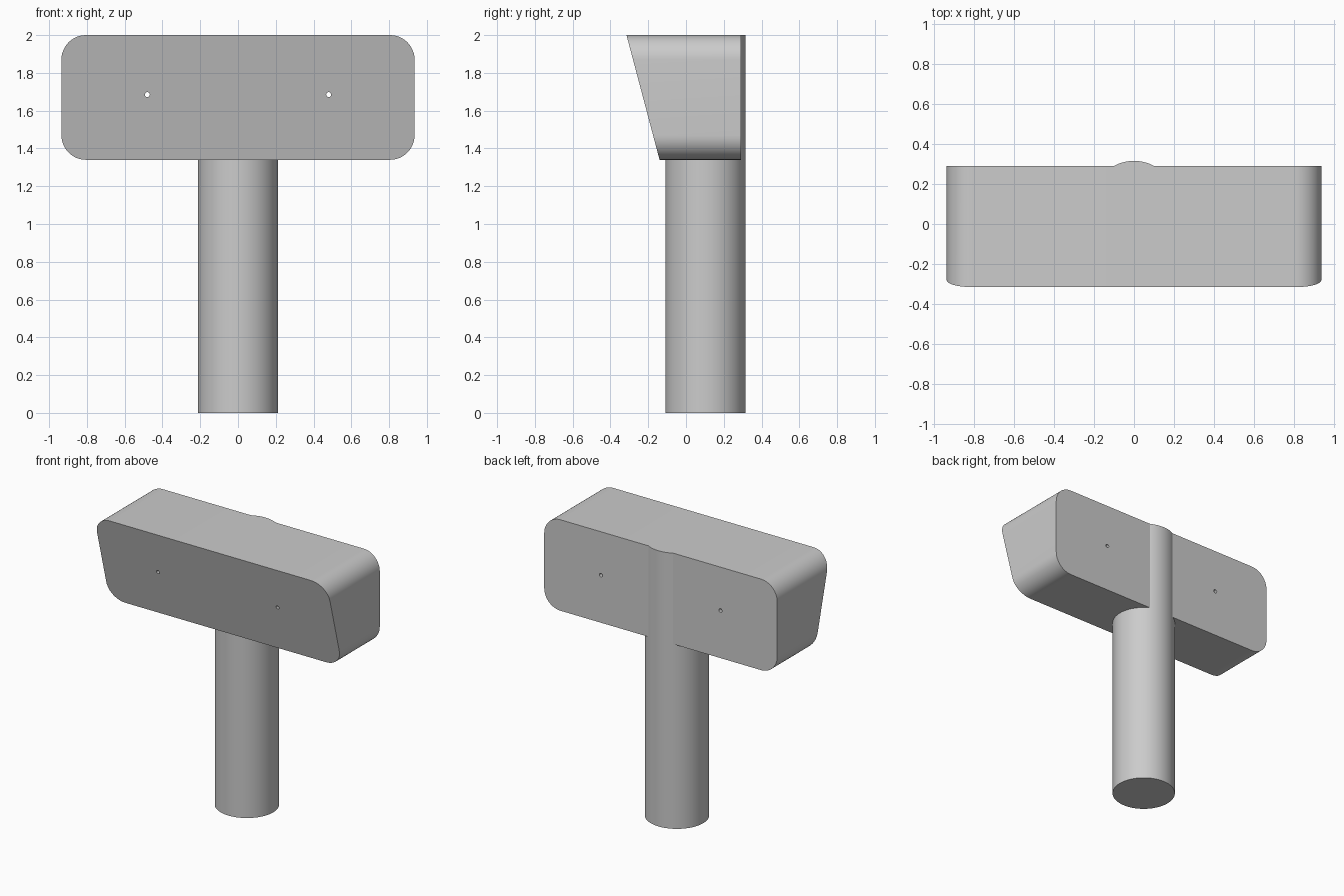
import bpy
import bmesh
from math import cos, sin, pi, radians

cube = bpy.data.objects.get("Cube")
if cube:
    bpy.data.objects.remove(cube, do_unlink=True)

# One plain grey for everything
GREY = (0.6, 0.6, 0.6, 1)
grey = bpy.data.materials.new("light grey")
grey.use_nodes = True
grey.diffuse_color = GREY
grey.node_tree.nodes["Principled BSDF"].inputs["Base Color"].default_value = GREY

HALF_W, BOTTOM, TOP, CORNER = 0.935, 1.34, 2.0, 0.13
BACK, FRONT_BOTTOM, FRONT_TOP = 0.29, -0.14, -0.315
POST_R, POST_Y = 0.212, 0.103
HOLE_X, HOLE_Z, HOLE_R = 0.48, 1.685, 0.013


def activate(obj):
    bpy.ops.object.select_all(action='DESELECT')
    obj.select_set(True)
    bpy.context.view_layer.objects.active = obj


def cylinder(name, radius, depth, location, sides, rotation=(0, 0, 0)):
    bpy.ops.mesh.primitive_cylinder_add(vertices=sides, radius=radius, depth=depth,
                                        location=location, rotation=rotation)
    obj = bpy.context.object
    obj.name = name
    obj.data.materials.append(grey)
    return obj


def rounded_outline(steps=12):
    """Rounded rectangle in x and z, counter-clockwise seen from the front."""
    points = []
    for i, (sx, sz) in enumerate([(1, 1), (-1, 1), (-1, -1), (1, -1)]):
        cx = sx * (HALF_W - CORNER)
        cz = (TOP - CORNER) if sz > 0 else (BOTTOM + CORNER)
        for k in range(steps + 1):
            a = (i + k / steps) * pi / 2
            points.append((cx + CORNER * cos(a), cz + CORNER * sin(a)))
    return points


def front_y(z):
    return FRONT_BOTTOM + (FRONT_TOP - FRONT_BOTTOM) * (z - BOTTOM) / (TOP - BOTTOM)


# Head: rounded block with a sloping front
bm = bmesh.new()
outline = rounded_outline()
front = [bm.verts.new((x, front_y(z), z)) for x, z in outline]
back = [bm.verts.new((x, BACK, z)) for x, z in outline]
bm.faces.new(front)
bm.faces.new(back[::-1])
for i in range(len(front)):
    j = (i + 1) % len(front)
    bm.faces.new((front[j], front[i], back[i], back[j]))
bmesh.ops.recalc_face_normals(bm, faces=bm.faces)
mesh = bpy.data.meshes.new("head")
bm.to_mesh(mesh)
bm.free()
head = bpy.data.objects.new("head", mesh)
bpy.context.collection.objects.link(head)
mesh.materials.append(grey)

# Small screw holes right through the head
for side in (-1, 1):
    cutter = cylinder("hole_cutter", HOLE_R, 2, (side * HOLE_X, 0, HOLE_Z), 24, (pi / 2, 0, 0))
    cutter.hide_render = True
    hole = head.modifiers.new("hole", 'BOOLEAN')
    hole.operation = 'DIFFERENCE'
    hole.solver = 'EXACT'
    hole.object = cutter
    activate(head)
    bpy.ops.object.modifier_apply(modifier=hole.name)
    bpy.data.objects.remove(cutter, do_unlink=True)

# Round post, running up through the back of the head
post = cylinder("post", POST_R, TOP, (0, POST_Y, TOP / 2), 96)

for part in (head, post):
    activate(part)
    bpy.ops.object.shade_smooth_by_angle(angle=radians(30))
